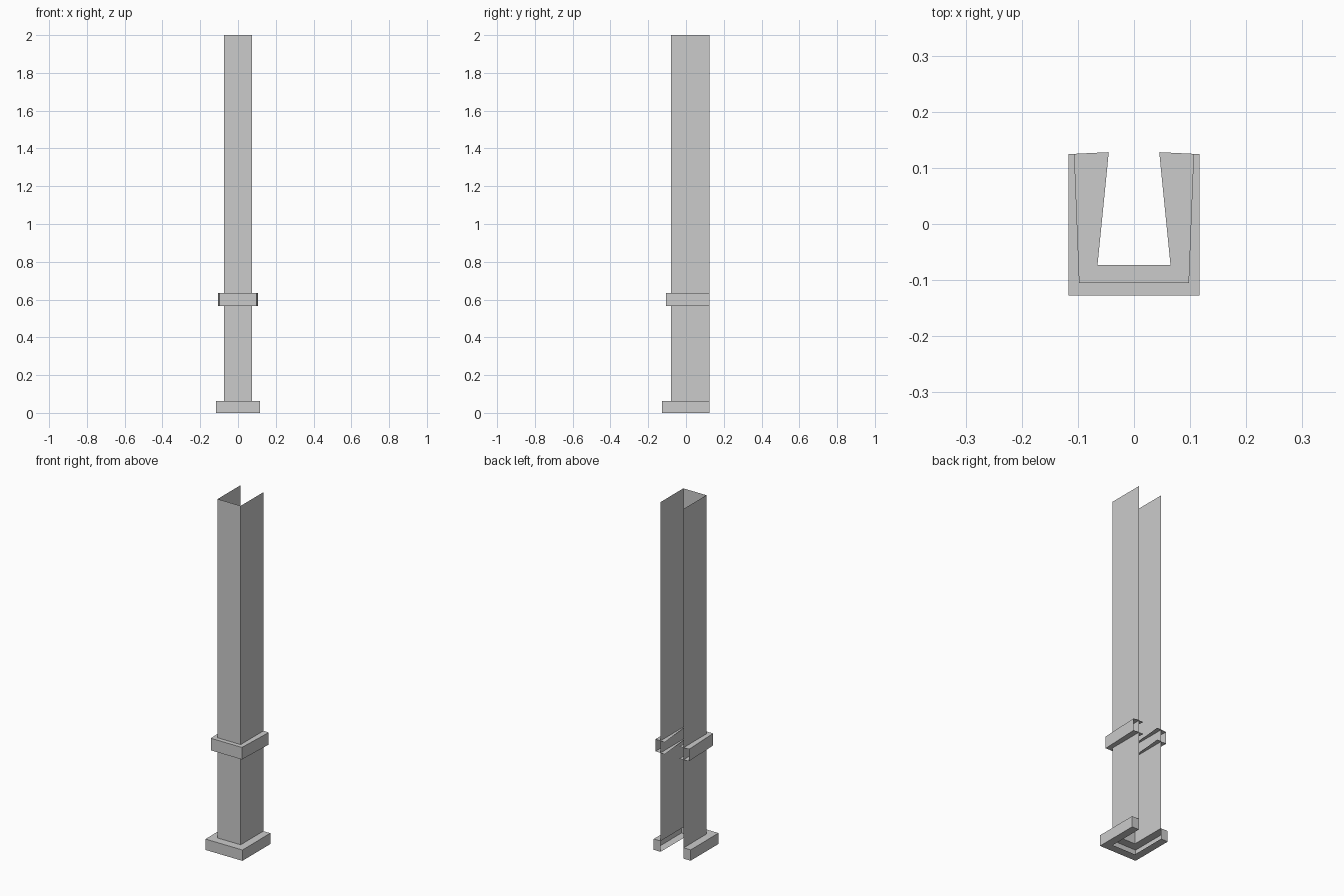
import bpy

if "Cube" in bpy.data.objects:
    bpy.data.objects.remove(bpy.data.objects["Cube"])


def u_path(front_x, front_y, back_x, back_y):
    """Open U outline seen from above, open towards the back (+y)."""
    return [(-back_x, back_y), (-front_x, front_y), (front_x, front_y), (back_x, back_y)]


def loft(name, loops, cap_ends=False):
    """Join successive (path, z) outlines with quads, optionally capping both ends."""
    n = len(loops[0][0])
    verts = [(x, y, z) for path, z in loops for x, y in path]
    faces = []
    for k in range(len(loops) - 1):
        for i in range(n - 1):
            a, b = k * n + i, (k + 1) * n + i
            faces.append((a, a + 1, b + 1, b))
    if cap_ends:
        faces.append(tuple(k * n for k in range(len(loops))))
        faces.append(tuple(k * n + n - 1 for k in reversed(range(len(loops)))))
    mesh = bpy.data.meshes.new(name)
    mesh.from_pydata(verts, [], faces)
    mesh.update()
    obj = bpy.data.objects.new(name, mesh)
    bpy.context.collection.objects.link(obj)
    return obj


def channel(name, inner, outer, z0, z1, cap_ends):
    """C-section moulding: underside, outer wall and top, open on the inside."""
    return loft(name, [(inner, z0), (outer, z0), (outer, z1), (inner, z1)], cap_ends)


shaft = u_path(0.073, -0.08, 0.073, 0.125)

# Thin three-sided post
loft("post_shaft", [(shaft, 0.062), (shaft, 2.0)])

# Plinth around the foot
channel("base_plinth", shaft, u_path(0.117, -0.127, 0.117, 0.125), 0.0, 0.062, True)

# Flared moulding band, its flanges running inside the shaft
channel("rail_band", u_path(0.065, -0.073, 0.045, 0.128),
        u_path(0.098, -0.105, 0.107, 0.125), 0.566, 0.635, False)
